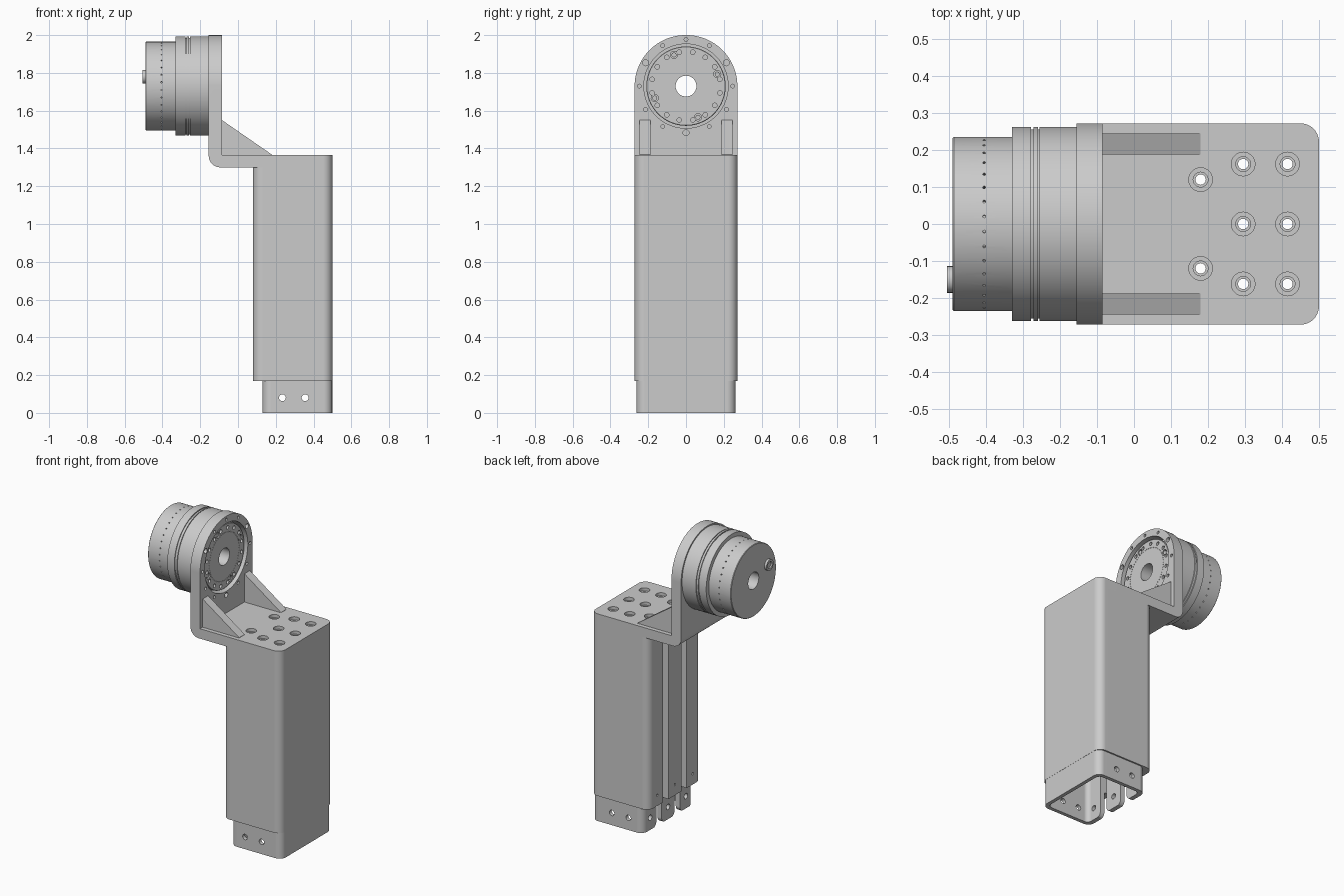
import bpy, bmesh, math
from mathutils import Vector

cube = bpy.data.objects.get("Cube")
if cube:
    bpy.data.objects.remove(cube, do_unlink=True)

grey = bpy.data.materials.new("machined_grey")
grey.use_nodes = True
grey.diffuse_color = (0.6, 0.6, 0.6, 1)
grey.node_tree.nodes["Principled BSDF"].inputs["Base Color"].default_value = (0.6, 0.6, 0.6, 1)

AXIS_Z = 1.73          # height of the motor axis
PLATE_X = -0.085       # outer face of the upright plate
parts = []


def make(name, bm, keep=True):
    bmesh.ops.recalc_face_normals(bm, faces=bm.faces)
    mesh = bpy.data.meshes.new(name)
    bm.to_mesh(mesh)
    bm.free()
    obj = bpy.data.objects.new(name, mesh)
    bpy.context.collection.objects.link(obj)
    if keep:
        parts.append(obj)
    return obj


def fillet(corners, steps):
    """Turn (a, b, radius) corners into a rounded outline."""
    pts = []
    for i, (a, b, r) in enumerate(corners):
        p = Vector((a, b))
        if not r:
            pts.append(p)
            continue
        u = (Vector(corners[i - 1][:2]) - p).normalized()
        v = (Vector(corners[(i + 1) % len(corners)][:2]) - p).normalized()
        half = u.angle(v) / 2
        c = p + (u + v).normalized() * r / math.sin(half)
        s, e = [(p + w * r / math.tan(half) - c).normalized() for w in (u, v)]
        pts += [c + s.slerp(e, k / steps).normalized() * r for k in range(steps + 1)]
    return pts


def box_outline(a0, a1, b0, b1, r):
    return [(a0, b0, r), (a1, b0, r), (a1, b1, r), (a0, b1, r)]


def prism(name, corners, axis, lo, hi, keep=True, steps=10):
    place = {"X": lambda a, b, d: (d, a, b),
             "Y": lambda a, b, d: (a, d, b),
             "Z": lambda a, b, d: (a, b, d)}[axis]
    bm = bmesh.new()
    face = bm.faces.new([bm.verts.new(place(p.x, p.y, lo)) for p in fillet(corners, steps)])
    grown = bmesh.ops.extrude_face_region(bm, geom=[face], use_keep_orig=True)
    new = [v for v in grown["geom"] if isinstance(v, bmesh.types.BMVert)]
    bmesh.ops.translate(bm, verts=new, vec=Vector(place(0, 0, hi - lo)))
    return make(name, bm, keep)


def rods(name, specs, keep=False, sides=20):
    """Cylinders given as (centre, direction, radius, length)."""
    bm = bmesh.new()
    for centre, direction, r, length in specs:
        m = Vector(direction).to_track_quat("Z", "Y").to_matrix().to_4x4()
        m.translation = Vector(centre)
        bmesh.ops.create_cone(bm, cap_ends=True, segments=sides, radius1=r,
                              radius2=r, depth=length, matrix=m)
    return make(name, bm, keep)


def lathe(name, profile, steps=96):
    bm = bmesh.new()
    vs = [bm.verts.new((x, 0, AXIS_Z + r)) for x, r in profile]
    es = [bm.edges.new((vs[i - 1], vs[i])) for i in range(len(vs))]
    bmesh.ops.spin(bm, geom=vs + es, cent=(0, 0, AXIS_Z), axis=(1, 0, 0),
                   angle=math.tau, steps=steps, use_merge=True)
    bmesh.ops.remove_doubles(bm, verts=bm.verts, dist=0.0001)
    return make(name, bm)


def cut(obj, tool, op="DIFFERENCE"):
    tool.hide_render = True
    mod = obj.modifiers.new("cut", "BOOLEAN")
    mod.object, mod.operation, mod.solver = tool, op, "EXACT"
    bpy.context.view_layer.update()
    deps = bpy.context.evaluated_depsgraph_get()
    mesh = bpy.data.meshes.new_from_object(obj.evaluated_get(deps))
    obj.modifiers.clear()
    obj.data = mesh
    bpy.data.objects.remove(tool, do_unlink=True)


def ring(x, radius, count, start):
    for k in range(count):
        t = math.radians(start) + math.tau * k / count
        yield (x, radius * math.cos(t), AXIS_Z + radius * math.sin(t))


X, Y, Z = (1, 0, 0), (0, 1, 0), (0, 0, 1)

# Angle bracket: bent profile trimmed to an arched top and rounded end
bracket = prism("angle_bracket", [
    (-0.155, 1.3, 0.06), (0.51, 1.3, 0), (0.51, 1.365, 0),
    (PLATE_X, 1.365, 0), (PLATE_X, 2.1, 0), (-0.155, 2.1, 0)], "Y", -0.3, 0.3)
cut(bracket, prism("arch", [(-0.272, 1.2, 0), (0.272, 1.2, 0), (0.272, 2.0, 0.27),
                            (-0.272, 2.0, 0.27)], "X", -1, 1, False, 32), "INTERSECT")
cut(bracket, prism("end_round", box_outline(-0.6, 0.5, -0.272, 0.272, 0.05),
                   "Z", 1, 2.5, False), "INTERSECT")
cut(bracket, rods("opening", [((-0.12, 0, AXIS_Z), X, 0.223, 0.3)], sides=96))
cut(bracket, rods("rim_holes", [(p, X, 0.016 if k % 4 == 1 else 0.01, 0.04)
                                for k, p in enumerate(ring(PLATE_X, 0.247, 12, 0))], sides=16))

# Counterbored bolt holes in the bracket floor
bolts = [(x, y) for x in (0.295, 0.415) for y in (-0.162, 0, 0.162)]
bolts += [(0.18, -0.12), (0.18, 0.12)]
for r, length in ((0.032, 0.04), (0.02, 0.07), (0.014, 0.4)):
    cut(bracket, rods("bolt_holes", [((x, y, 1.365), Z, r, length) for x, y in bolts], sides=28))

# Gussets
for side, y in (("right", -0.245), ("left", 0.188)):
    prism(side + "_gusset", [(PLATE_X - 0.01, 1.36, 0), (0.18, 1.36, 0), (0.18, 1.367, 0),
                             (PLATE_X, 1.55, 0), (PLATE_X - 0.01, 1.55, 0)],
          "Y", y, y + 0.057)

# Hollow column and its narrower foot, both with two slots on one side
column = prism("column", box_outline(0.08, 0.5, -0.272, 0.272, 0.05), "Z", 0.17, 1.3)
foot = prism("column_foot", box_outline(0.13, 0.499, -0.262, 0.262, 0.045), "Z", 0, 0.17)
for part in (column, foot):
    cut(part, prism("hollow", box_outline(0.16, 0.475, -0.238, 0.238, 0.03),
                    "Z", -0.1, 1.4, False))
    for s in (-1, 1):
        slot = [(0.067, 1.4, 0), (0.067, -0.002, 0.035), (0.02, -0.002, 0), (0.02, -0.1, 0),
                (0.17, -0.1, 0), (0.17, -0.002, 0), (0.122, -0.002, 0.035), (0.122, 1.4, 0)]
        cut(part, prism("slot", [(s * a, b, r) for a, b, r in slot], "X", 0.02, 0.2, False))
cut(foot, rods("side_holes", [((x, 0, 0.08), Y, 0.018, 1) for x in (0.235, 0.355)]))
cut(foot, rods("tab_holes", [((0.15, y, 0.08), X, 0.018, 0.2) for y in (-0.185, 0, 0.185)]))
cut(column, rods("pin_holes", [((0.08, y, 0.24), X, 0.008, 0.06)
                               for y in (-0.185, 0, 0.185)], sides=12))

# Motor: stepped housing with grooves, bored through, and the output flange
motor = lathe("motor_housing", [
    (-0.49, 0.055), (-0.49, 0.232), (-0.487, 0.235), (-0.33, 0.235), (-0.33, 0.262),
    (-0.279, 0.262), (-0.279, 0.256), (-0.272, 0.256), (-0.272, 0.262), (-0.26, 0.262),
    (-0.26, 0.256), (-0.255, 0.256), (-0.255, 0.262), (-0.155, 0.262), (-0.155, 0.055)])
flange = lathe("output_flange", [
    (-0.156, 0.055), (-0.156, 0.21), (-0.103, 0.21), (-0.1, 0.207), (-0.1, 0.055)])
cut(flange, rods("flange_holes", [(p, X, 0.012, 0.04) for p in ring(-0.1, 0.183, 16, 11.25)],
                 sides=16))
cut(flange, rods("dot_holes", [(p, X, 0.003, 0.01) for p in ring(-0.1, 0.155, 60, 0)], sides=6))
cut(flange, rods("screw_pits", [(p, X, 0.019, 0.036) for p in ring(-0.1, 0.177, 4, 21)]))
rods("flange_screws", [(p, X, 0.013, 0.03) for p in ring(-0.118, 0.177, 4, 21)], True)
cut(motor, rods("vents", [(p, Vector(p) - Vector((-0.405, 0, AXIS_Z)), 0.004, 0.03)
                          for p in ring(-0.405, 0.235, 36, 5)], sides=8))

# Cable connector on the motor's end
socket = rods("connector", [((-0.49, -0.15, 1.78), X, 0.036, 0.03)], True, 28)
cut(socket, rods("socket_hole", [((-0.505, -0.15, 1.78), X, 0.022, 0.02)], sides=24))

# Colour and shading
bpy.ops.object.select_all(action="DESELECT")
for obj in parts:
    obj.data.materials.clear()
    obj.data.materials.append(grey)
    for poly in obj.data.polygons:
        poly.material_index = 0
    obj.select_set(True)
bpy.context.view_layer.objects.active = bracket
bpy.ops.object.shade_smooth_by_angle(angle=math.radians(30))
for obj in parts:
    obj.modifiers.new("even_normals", "WEIGHTED_NORMAL").keep_sharp = True
